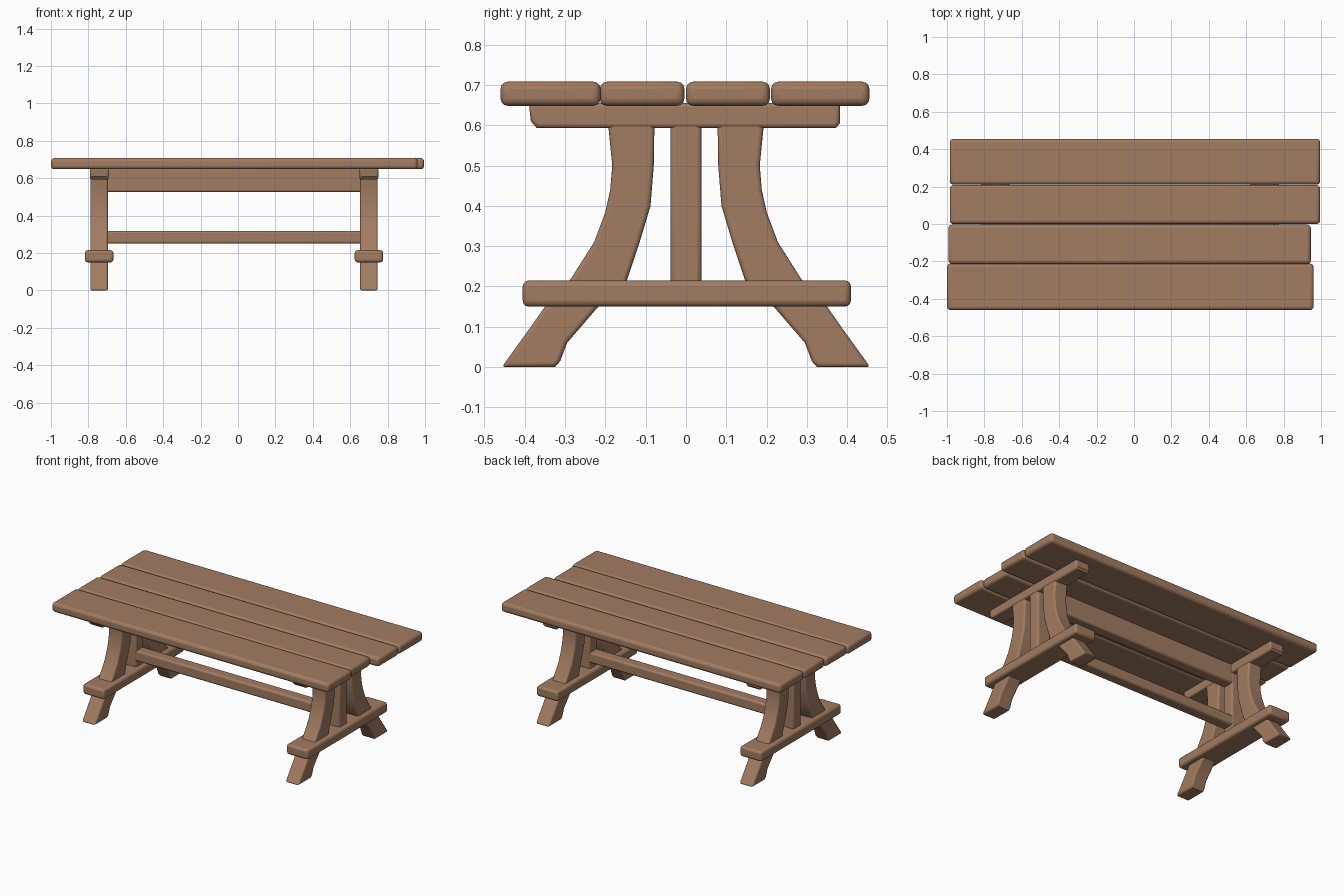
import bpy, bmesh

if "Cube" in bpy.data.objects:
    bpy.data.objects.remove(bpy.data.objects["Cube"])

wood = bpy.data.materials.new("brown wood")
wood.diffuse_color = (0.36, 0.20, 0.12, 1)
wood.use_nodes = True
wood.node_tree.nodes["Principled BSDF"].inputs["Base Color"].default_value = wood.diffuse_color


def finish(name, bm, bevel, segments=3):
    bmesh.ops.recalc_face_normals(bm, faces=bm.faces)
    me = bpy.data.meshes.new(name)
    bm.to_mesh(me)
    bm.free()
    me.materials.append(wood)
    ob = bpy.data.objects.new(name, me)
    bpy.context.collection.objects.link(ob)
    mod = ob.modifiers.new("rounded edges", 'BEVEL')
    mod.width = bevel
    mod.segments = segments
    mod.limit_method = 'ANGLE'
    mod.angle_limit = 0.9
    bpy.ops.object.select_all(action='DESELECT')
    ob.select_set(True)
    bpy.context.view_layer.objects.active = ob
    bpy.ops.object.shade_smooth_by_angle(angle=0.6)
    return ob


def prism(name, profile, x0, x1, bevel):
    """Extrude a (y, z) outline along x."""
    bm = bmesh.new()
    face = bm.faces.new([bm.verts.new((x0, y, z)) for y, z in profile])
    ext = bmesh.ops.extrude_face_region(bm, geom=[face])
    verts = [v for v in ext["geom"] if isinstance(v, bmesh.types.BMVert)]
    bmesh.ops.translate(bm, verts=verts, vec=(x1 - x0, 0, 0))
    return finish(name, bm, bevel)


def box(name, x0, x1, y0, y1, z0, z1, bevel=0.012):
    return prism(name, [(y0, z0), (y1, z0), (y1, z1), (y0, z1)], x0, x1, bevel)


# Tabletop planks with uneven ends
planks = [(-1.0, 0.96, -0.46, -0.212), (-0.992, 0.945, -0.214, -0.004),
          (-0.985, 0.995, 0.0, 0.208), (-0.985, 0.995, 0.211, 0.455)]
for i, (x0, x1, y0, y1) in enumerate(planks):
    box(f"top_plank_{i + 1}", x0, x1, y0, y1, 0.648, 0.708, 0.018)

# Curved leg outline: outer edge going down, inner edge going up
leg = [(0.195, 0.62), (0.19, 0.57), (0.183, 0.50), (0.188, 0.44), (0.20, 0.385),
       (0.228, 0.31), (0.285, 0.22), (0.35, 0.15), (0.385, 0.10), (0.457, 0.0),
       (0.325, 0.0), (0.312, 0.015), (0.295, 0.06), (0.222, 0.145), (0.148, 0.21),
       (0.115, 0.31), (0.088, 0.40), (0.08, 0.50), (0.078, 0.62)]

# Trestle at each end
for side, cx in (("left", -0.742), ("right", 0.70)):
    for s, where in ((-1, "front"), (1, "back")):
        prism(f"{side}_{where}_leg", [(s * y, z) for y, z in leg],
              cx - 0.047, cx + 0.047, 0.01)
    box(f"{side}_centre_post", cx - 0.047, cx + 0.047, -0.039, 0.039, 0.19, 0.62)
    box(f"{side}_foot_rail", cx - 0.076, cx + 0.076, -0.405, 0.409, 0.15, 0.215, 0.015)
    prism(f"{side}_top_cleat",
          [(-0.37, 0.593), (0.372, 0.593), (0.382, 0.605), (0.382, 0.655),
           (-0.39, 0.655), (-0.385, 0.61)], cx - 0.05, cx + 0.05, 0.01)

# Long rails joining the trestles
box("under_top_rail", -0.72, 0.68, -0.036, 0.036, 0.525, 0.655)
box("lower_stretcher", -0.72, 0.68, -0.036, 0.036, 0.25, 0.318)
